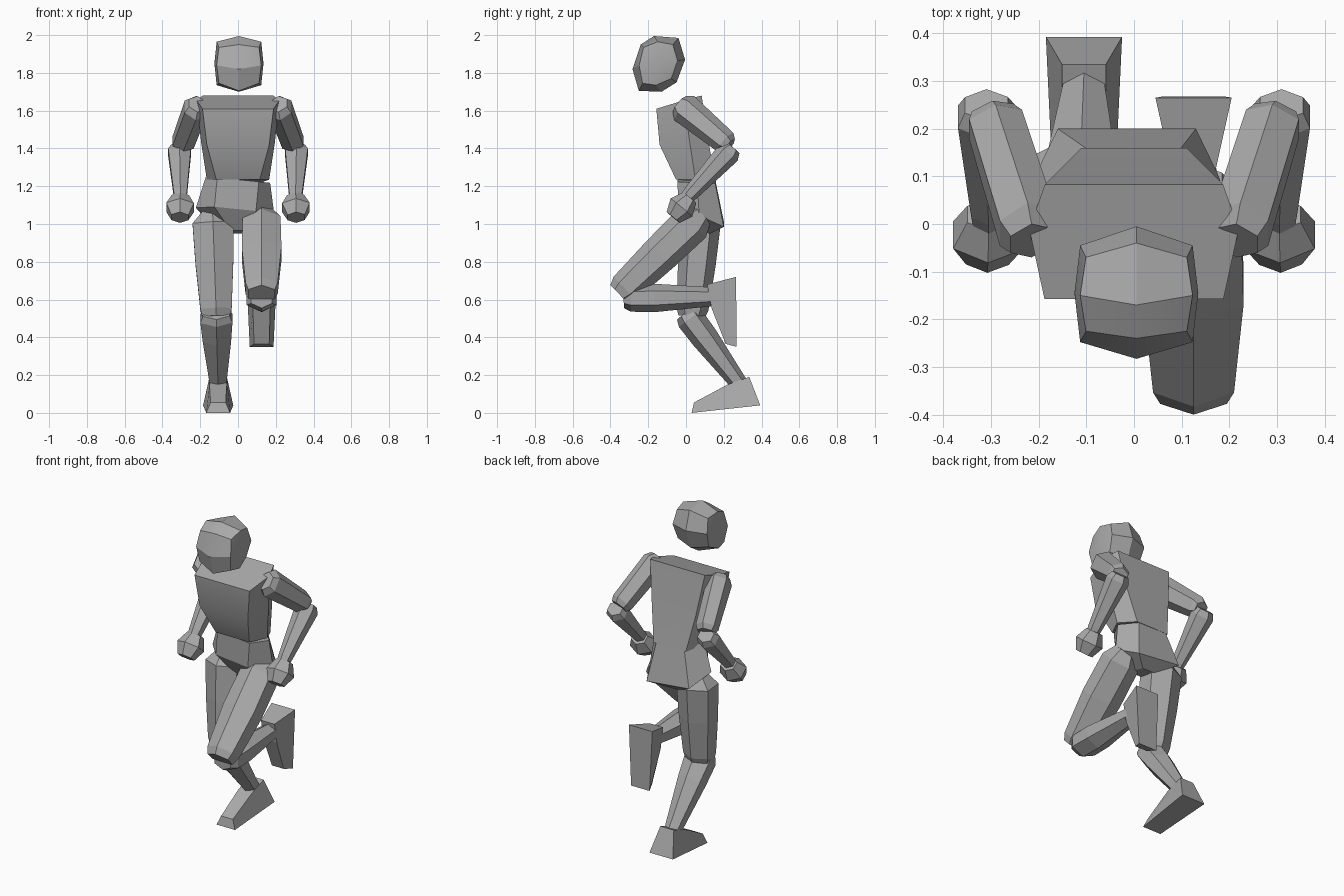
import bpy, bmesh, math
from mathutils import Vector

cube = bpy.data.objects.get("Cube")
if cube:
    bpy.data.objects.remove(cube, do_unlink=True)

GREY = (0.4, 0.4, 0.4, 1)
mat = bpy.data.materials.new("plain grey")
mat.use_nodes = True
mat.diffuse_color = GREY
mat.node_tree.nodes["Principled BSDF"].inputs["Base Color"].default_value = GREY


def make(name, verts, faces, smooth=False):
    mesh = bpy.data.meshes.new(name)
    mesh.from_pydata([tuple(v) for v in verts], [], faces)
    bm = bmesh.new()
    bm.from_mesh(mesh)
    bmesh.ops.recalc_face_normals(bm, faces=bm.faces)
    bm.to_mesh(mesh)
    bm.free()
    mesh.materials.append(mat)
    ob = bpy.data.objects.new(name, mesh)
    bpy.context.collection.objects.link(ob)
    if smooth:
        bpy.ops.object.select_all(action='DESELECT')
        ob.select_set(True)
        bpy.context.view_layer.objects.active = ob
        bpy.ops.object.shade_smooth_by_angle(angle=math.radians(30))
    return ob


def loft(name, rings, smooth=False):
    """Skin a list of equal rings and cap both ends."""
    n = len(rings[0])
    verts = [v for ring in rings for v in ring]
    faces = [(r * n + i, r * n + (i + 1) % n, (r + 1) * n + (i + 1) % n, (r + 1) * n + i)
             for r in range(len(rings) - 1) for i in range(n)]
    faces += [tuple(range(n)), tuple(range(len(verts) - n, len(verts)))]
    return make(name, verts, faces, smooth)


def limb(name, start, end, profile, sides=6):
    """Faceted limb; profile rows are (fraction along, half width, half depth)."""
    a, b = Vector(start), Vector(end)
    d = (b - a).normalized()
    v = d.cross(Vector((1, 0, 0))).normalized()
    u = v.cross(d)
    rings = []
    for t, w, h in profile:
        c = a.lerp(b, t)
        rings.append([c + u * w * math.sin(k * math.tau / sides) / math.sin(math.tau / 6)
                      + v * h * math.cos(k * math.tau / sides) for k in range(sides)])
    return loft(name, rings)


def trunk_ring(front, side, back, shift=0, tilt=0):
    """Six-sided ring; each argument is (half width, y, z)."""
    pts = [(-front[0], *front[1:]), (front[0], *front[1:]), side,
           back, (-back[0], *back[1:]), (-side[0], *side[1:])]
    return [Vector((x + shift, y, z - tilt * x)) for x, y, z in pts]


def foot(name, x, profile):
    """Wedge from a side profile: heel, toe, toe top, ankle front, ankle back."""
    widths = (0.08, 0.063, 0.04, 0.046, 0.046)
    loft(name, [[(x + s * w, y, z) for w, (y, z) in zip(widths, profile)] for s in (-1, 1)])


# Head: midline ring, two side rings and bulging cheeks
mid = [(-.24, 1.95), (-.17, 1.995), (-.04, 1.985), (-.005, 1.87),
       (-.05, 1.75), (-.13, 1.70), (-.25, 1.705), (-.283, 1.82)]
rim = [(-.225, 1.935), (-.15, 1.965), (-.07, 1.95), (-.045, 1.865),
       (-.078, 1.77), (-.16, 1.735), (-.23, 1.745), (-.248, 1.84)]
verts = [(.005, y, z) for y, z in mid]
faces = []
for s in (-1, 1):
    o = len(verts)
    verts += [(.005 + s * (.118 if i % 2 else .106), y, z) for i, (y, z) in enumerate(rim)]
    verts.append((.005 + s * .13, -.145, 1.85))
    faces += [(i, (i + 1) % 8, o + (i + 1) % 8, o + i) for i in range(8)]
    faces += [(o + 8, o + (i - 1) % 8, o + i, o + i + 1) for i in range(0, 8, 2)]
make("head", verts, faces, True)

# Trunk
loft("torso", [
    trunk_ring((.188, -.157, 1.61), (.22, -.01, 1.655), (.187, .083, 1.68)),
    trunk_ring((.165, -.14, 1.42), (.195, .02, 1.43), (.15, .12, 1.43)),
    trunk_ring((.115, -.053, 1.235), (.165, .05, 1.235), (.11, .16, 1.215))], True)
loft("pelvis", [
    trunk_ring((.11, -.045, 1.235), (.17, .06, 1.235), (.095, .155, 1.225), 0, .1),
    trunk_ring((.11, -.04, 1.08), (.208, .07, 1.065), (.145, .2, 1.0), -.015, .1),
    trunk_ring((.04, .03, .965), (.06, .08, .955), (.045, .13, .95))])

# Arms and fists, mirrored
for s, side in ((1, "left"), (-1, "right")):
    limb(side + "_upper_arm", (s * .215, -.035, 1.635), (s * .297, .23, 1.415),
         [(0, .045, .055), (.1, .06, .083), (.92, .057, .065), (1, .045, .045)])
    limb(side + "_forearm", (s * .31, .25, 1.405), (s * .305, .005, 1.14),
         [(0, .045, .045), (.1, .06, .065), (.9, .036, .042), (1, .032, .036)])
    limb(side + "_hand", (s * .305, .02, 1.14), (s * .308, -.068, 1.035),
         [(0, .045, .045), (.5, .073, .075), (1, .045, .045)])

# Raised left leg
limb("left_thigh", (.125, .085, 1.055), (.125, -.355, .63),
     [(0, .06, .065), (.12, .1, .105), (.5, .105, .1), (.93, .085, .085), (1, .07, .065)])
limb("left_shin", (.125, -.33, .605), (.125, .14, .615),
     [(0, .055, .05), (.08, .08, .07), (.35, .078, .075), (1, .045, .05)])
foot("left_foot", .125, [(.265, .72), (.268, .35), (.21, .365), (.135, .555), (.112, .68)])

# Planted right leg
limb("right_thigh", (-.135, .085, 1.07), (-.115, .03, .51),
     [(0, .05, .05), (.12, .108, .105), (.5, .1, .1), (.93, .083, .085), (1, .075, .07)])
limb("right_shin", (-.115, .0, .53), (-.105, .285, .15),
     [(0, .07, .06), (.08, .085, .075), (.35, .075, .072), (1, .042, .045)])
foot("right_foot", -.105, [(.393, .04), (.03, .0), (.042, .055), (.22, .15), (.335, .19)])
